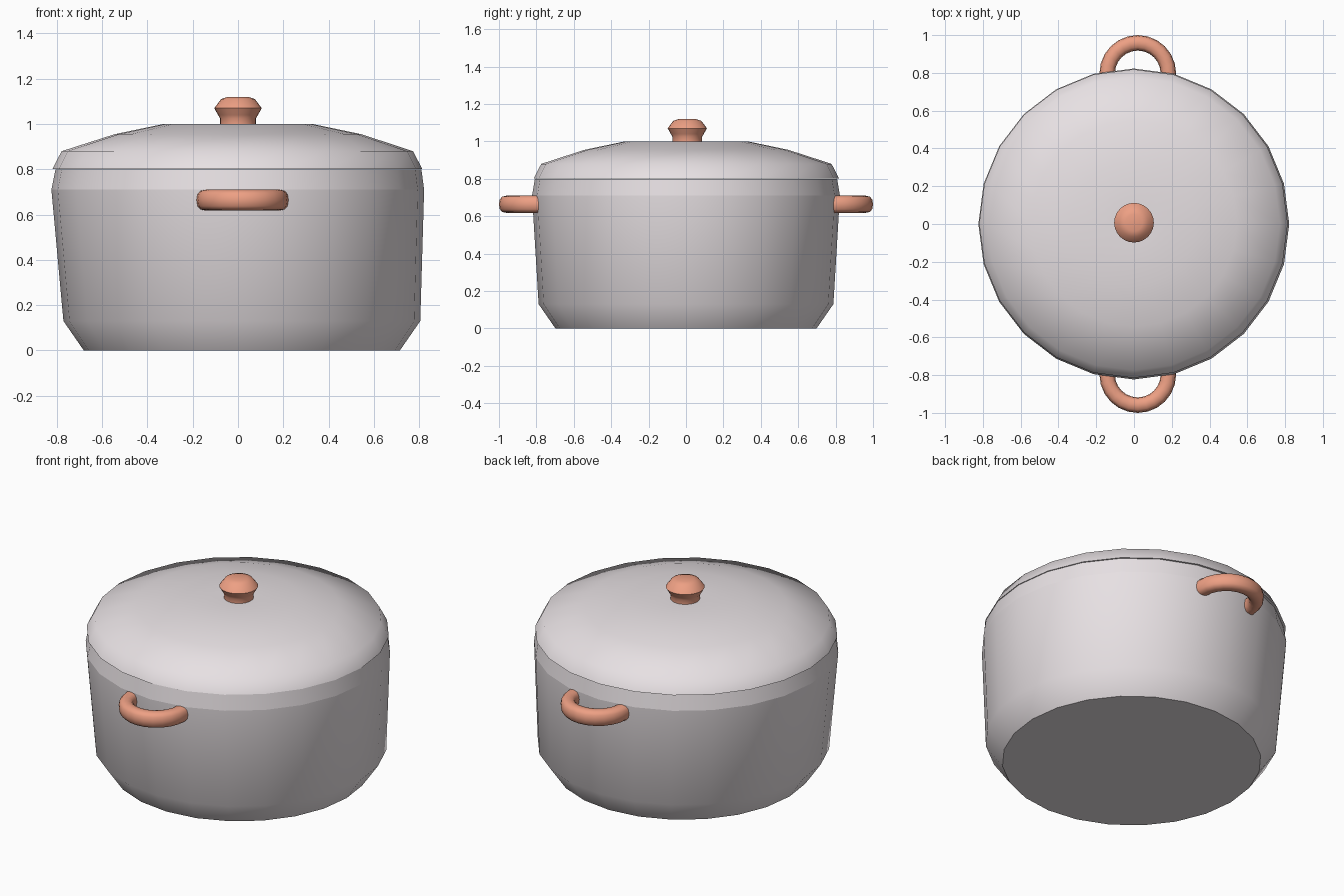
import bpy, bmesh, math

if "Cube" in bpy.data.objects:
    bpy.data.objects.remove(bpy.data.objects["Cube"])


def material(name, rgb):
    m = bpy.data.materials.new(name)
    m.diffuse_color = (*rgb, 1)
    m.use_nodes = True
    m.node_tree.nodes["Principled BSDF"].inputs["Base Color"].default_value = m.diffuse_color
    return m


enamel = material("warm_enamel", (0.80, 0.75, 0.77))
copper = material("copper", (0.85, 0.35, 0.23))


def finish(name, bm, mat, sharp_z=(), angle=62):
    """Smooth the faces, keep strong bends and the listed rings sharp."""
    bmesh.ops.recalc_face_normals(bm, faces=bm.faces)
    for f in bm.faces:
        f.smooth = True
    for e in bm.edges:
        on_ring = any(all(abs(v.co.z - z) < 1e-4 for v in e.verts) for z in sharp_z)
        if on_ring or e.calc_face_angle(0) > math.radians(angle):
            e.smooth = False
    me = bpy.data.meshes.new(name)
    bm.to_mesh(me)
    bm.free()
    me.materials.append(mat)
    ob = bpy.data.objects.new(name, me)
    bpy.context.collection.objects.link(ob)
    return ob


def skin(bm, rings):
    """Join rings of vertices and cap both ends."""
    n = len(rings[0])
    for a, b in zip(rings, rings[1:]):
        for i in range(n):
            j = (i + 1) % n
            bm.faces.new((a[i], a[j], b[j], b[i]))
    bm.faces.new(rings[0])
    bm.faces.new(rings[-1])


def lathe(name, profile, sides, mat, cy=0, sharp_z=()):
    """Profile points are (radius, z, x offset of the ring)."""
    bm = bmesh.new()
    rings = []
    for r, z, cx in profile:
        angles = [math.tau * i / sides for i in range(sides)]
        rings.append([bm.verts.new((cx + r * math.cos(a), cy + r * math.sin(a), z))
                      for a in angles])
    skin(bm, rings)
    return finish(name, bm, mat, sharp_z)


def handle(name, side):
    """Half-ring loop with a rounded section, ends sunk into the pot wall."""
    bm = bmesh.new()
    steps, sides, major = 12, 12, 0.162
    path = [(0, -0.03)] + [(math.pi * i / steps, 0) for i in range(steps + 1)] + [(math.pi, -0.03)]
    rings = []
    for a, dy in path:
        ring = []
        for k in range(sides):
            t = math.tau * k / sides
            c, s = math.cos(t), math.sin(t)
            u = 0.041 * math.copysign(abs(c) ** 0.8, c)
            w = 0.046 * math.copysign(abs(s) ** 0.8, s)
            r = major + u
            ring.append(bm.verts.new((0.02 + r * math.cos(a),
                                      side * (0.797 + dy + r * math.sin(a)),
                                      0.664 + w)))
        rings.append(ring)
    skin(bm, rings)
    return finish(name, bm, copper)


# Hollow pot: slightly off-centre foot, tapered wall, lip and inner wall
lathe("pot_body", [(0.698, 0, 0.017), (0.788, 0.13, 0.017), (0.823, 0.71, -0.001),
                   (0.808, 0.80, 0.002), (0.765, 0.80, 0.002), (0.74, 0.14, 0.015),
                   (0.66, 0.05, 0.015)],
      24, enamel, sharp_z=(0.0, 0.71))

# Domed lid with a flat centre and a turned-down rim
lathe("lid", [(0.76, 0.801, -0.003), (0.817, 0.801, -0.003), (0.776, 0.88, -0.003),
              (0.545, 0.955, 0), (0.33, 1.0, 0), (0.10, 1.0, 0)],
      24, enamel, cy=0.002)

# Knob on the lid
lathe("lid_knob", [(0.08, 0.995, 0), (0.079, 1.025, 0), (0.088, 1.04, 0), (0.105, 1.07, 0),
                   (0.075, 1.11, 0), (0.045, 1.12, 0)],
      24, copper, cy=0.007)

# Side handles, front and back
handle("front_handle", -1)
handle("back_handle", 1)
